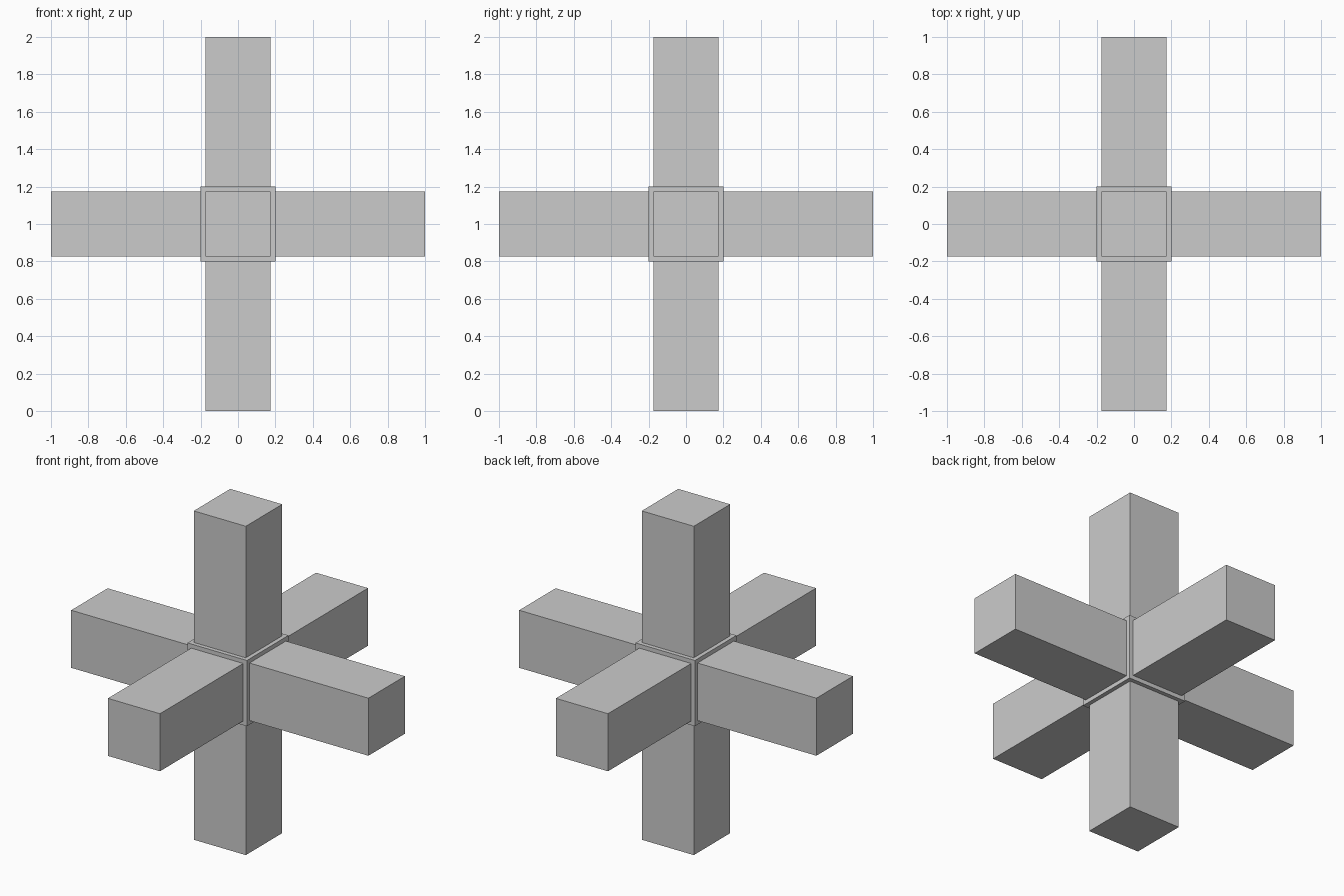
import bpy
import bmesh
from mathutils import Matrix

if "Cube" in bpy.data.objects:
    bpy.data.objects.remove(bpy.data.objects["Cube"])

HUB = 0.40      # hub edge length
LIP = 0.025     # border left around each arm
REACH = 0.80    # arm length beyond the hub

bm = bmesh.new()

# Central hub
bmesh.ops.create_cube(bm, size=HUB, matrix=Matrix.Translation((0, 0, 1)))
sides = bm.faces[:]

# Six arms: inset each hub face, then extrude it outward
bmesh.ops.inset_individual(bm, faces=sides, thickness=LIP, use_even_offset=True)
bm.normal_update()
for face in sides:
    normal = face.normal.copy()
    tip = bmesh.ops.extrude_discrete_faces(bm, faces=[face])["faces"][0]
    bmesh.ops.translate(bm, verts=tip.verts, vec=normal * REACH)

bmesh.ops.recalc_face_normals(bm, faces=bm.faces)
mesh = bpy.data.meshes.new("six_arm_cross")
bm.to_mesh(mesh)
bm.free()
bpy.context.collection.objects.link(bpy.data.objects.new("six_arm_cross", mesh))
